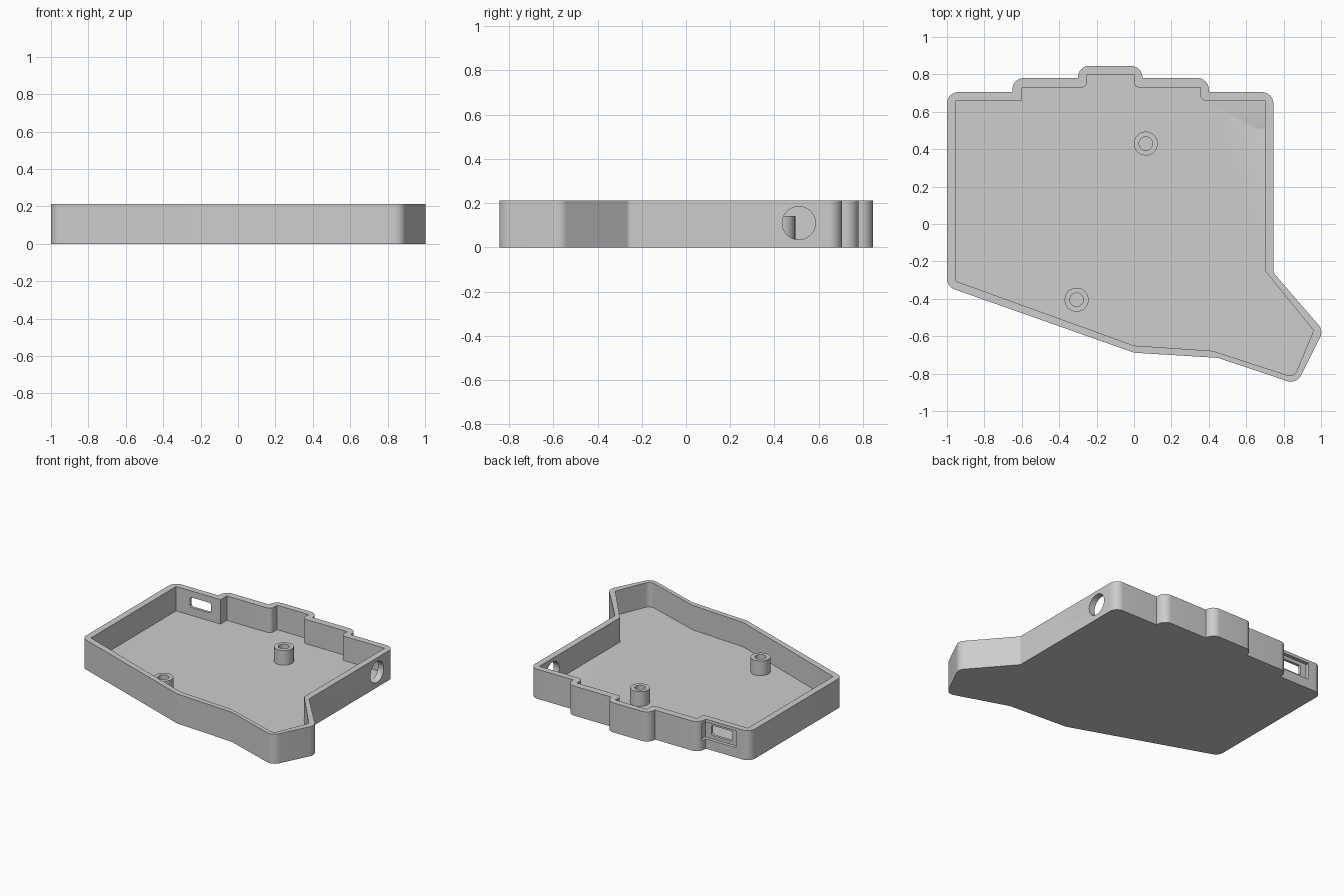
import bpy, bmesh, math
from mathutils import Vector

cube = bpy.data.objects.get("Cube")
if cube:
    bpy.data.objects.remove(cube, do_unlink=True)

HEIGHT, FLOOR = 0.212, 0.037

grey = bpy.data.materials.new("matte grey")
grey.use_nodes = True
colour = (0.61, 0.61, 0.61, 1)
grey.diffuse_color = colour
grey.node_tree.nodes["Principled BSDF"].inputs["Base Color"].default_value = colour


def add_object(name, bm):
    bmesh.ops.recalc_face_normals(bm, faces=bm.faces)
    mesh = bpy.data.meshes.new(name)
    bm.to_mesh(mesh)
    bm.free()
    mesh.materials.append(grey)
    obj = bpy.data.objects.new(name, mesh)
    bpy.context.collection.objects.link(obj)
    return obj


def rounded(corners, steps=8):
    """Replace each (x, y, radius) corner by an arc."""
    path = []
    for i, (x, y, r) in enumerate(corners):
        p = Vector((x, y))
        if r == 0:
            path.append(p)
            continue
        a = (Vector(corners[i - 1][:2]) - p).normalized()
        b = (Vector(corners[(i + 1) % len(corners)][:2]) - p).normalized()
        half = a.angle(b) / 2
        centre = p + (a + b).normalized() * r / math.sin(half)
        start = p + a * r / math.tan(half) - centre
        end = p + b * r / math.tan(half) - centre
        for k in range(steps + 1):
            # Both ends lie on the arc, so a blend pushed back to radius r does too
            path.append(centre + start.lerp(end, k / steps).normalized() * r)
    return path


def prism(name, path, z0, z1):
    bm = bmesh.new()
    face = bm.faces.new([bm.verts.new((p.x, p.y, z0)) for p in path])
    out = bmesh.ops.extrude_face_region(bm, geom=[face], use_keep_orig=True)
    verts = [v for v in out["geom"] if isinstance(v, bmesh.types.BMVert)]
    bmesh.ops.translate(bm, verts=verts, vec=(0, 0, z1 - z0))
    return add_object(name, bm)


def activate(obj):
    bpy.ops.object.select_all(action="DESELECT")
    obj.select_set(True)
    bpy.context.view_layer.objects.active = obj


def cut(target, cutter):
    mod = target.modifiers.new("cut", "BOOLEAN")
    mod.operation, mod.solver, mod.object = "DIFFERENCE", "EXACT", cutter
    activate(target)
    bpy.ops.object.modifier_apply(modifier=mod.name)
    bpy.data.objects.remove(cutter, do_unlink=True)


def smooth(obj):
    activate(obj)
    bpy.ops.object.shade_smooth_by_angle(angle=math.radians(30))


# Tray body: stepped back edge, slanted front and angled thumb corner
R = 0.06
outer = [(-1, 0.705, R), (-0.65, 0.705, 0), (-0.65, 0.78, R), (-0.30, 0.78, 0),
         (-0.30, 0.845, R), (0.045, 0.845, R), (0.045, 0.78, 0), (0.40, 0.78, R),
         (0.40, 0.705, 0), (0.745, 0.705, R), (0.745, -0.26, 0.03), (1.013, -0.57, R),
         (0.87, -0.857, R), (0.45, -0.716, 0.1), (0, -0.688, 0.1), (-1, -0.335, R)]
tray = prism("case_tray", rounded(outer), 0, HEIGHT)

# Hollow interior
S = 0.03
inner = [(-0.953, 0.66, 0), (-0.60, 0.66, 0), (-0.60, 0.73, 0), (-0.25, 0.73, S),
         (-0.25, 0.80, 0), (0, 0.80, 0), (0, 0.73, S), (0.355, 0.73, 0),
         (0.355, 0.66, S), (0.70, 0.66, 0), (0.70, -0.25, 0), (0.96, -0.57, 0),
         (0.855, -0.82, 0.04), (0.42, -0.678, 0.1), (0, -0.65, 0), (-0.953, -0.305, 0)]
cut(tray, prism("hollow_cutter", rounded(inner), FLOOR, HEIGHT + 0.1))

# Round jack hole in the right-hand wall
bm = bmesh.new()
bmesh.ops.create_cone(bm, cap_ends=True, segments=48, radius1=0.075, radius2=0.075, depth=0.2)
jack = add_object("jack_cutter", bm)
jack.rotation_euler = (0, math.pi / 2, 0)
jack.location = (0.75, 0.51, 0.11)
bpy.context.view_layer.update()
cut(tray, jack)


# Connector slot in the back wall, with a wider recess outside
def slot(name, half_x, half_z, radius, y0, y1):
    box = [(-half_x, -half_z, radius), (half_x, -half_z, radius),
           (half_x, half_z, radius), (-half_x, half_z, radius)]
    obj = prism(name, rounded(box), -y1, -y0)
    obj.rotation_euler = (math.pi / 2, 0, 0)
    obj.location = (-0.76, 0, 0.13)
    bpy.context.view_layer.update()
    cut(tray, obj)


slot("slot_cutter", 0.083, 0.036, 0.015, 0.6, 0.8)
slot("recess_cutter", 0.13, 0.06, 0.004, 0.68, 0.74)
smooth(tray)

# Screw posts standing on the floor
circle = [Vector((math.cos(a), math.sin(a))) for a in
          (2 * math.pi * i / 48 for i in range(48))]
for name, x, y in (("back_screw_post", 0.063, 0.43), ("front_screw_post", -0.307, -0.405)):
    post = prism(name, [p * 0.064 for p in circle], FLOOR - 0.005, 0.142)
    cut(post, prism("bore_cutter", [p * 0.036 for p in circle], FLOOR, 0.2))
    post.location = (x, y, 0)
    smooth(post)
